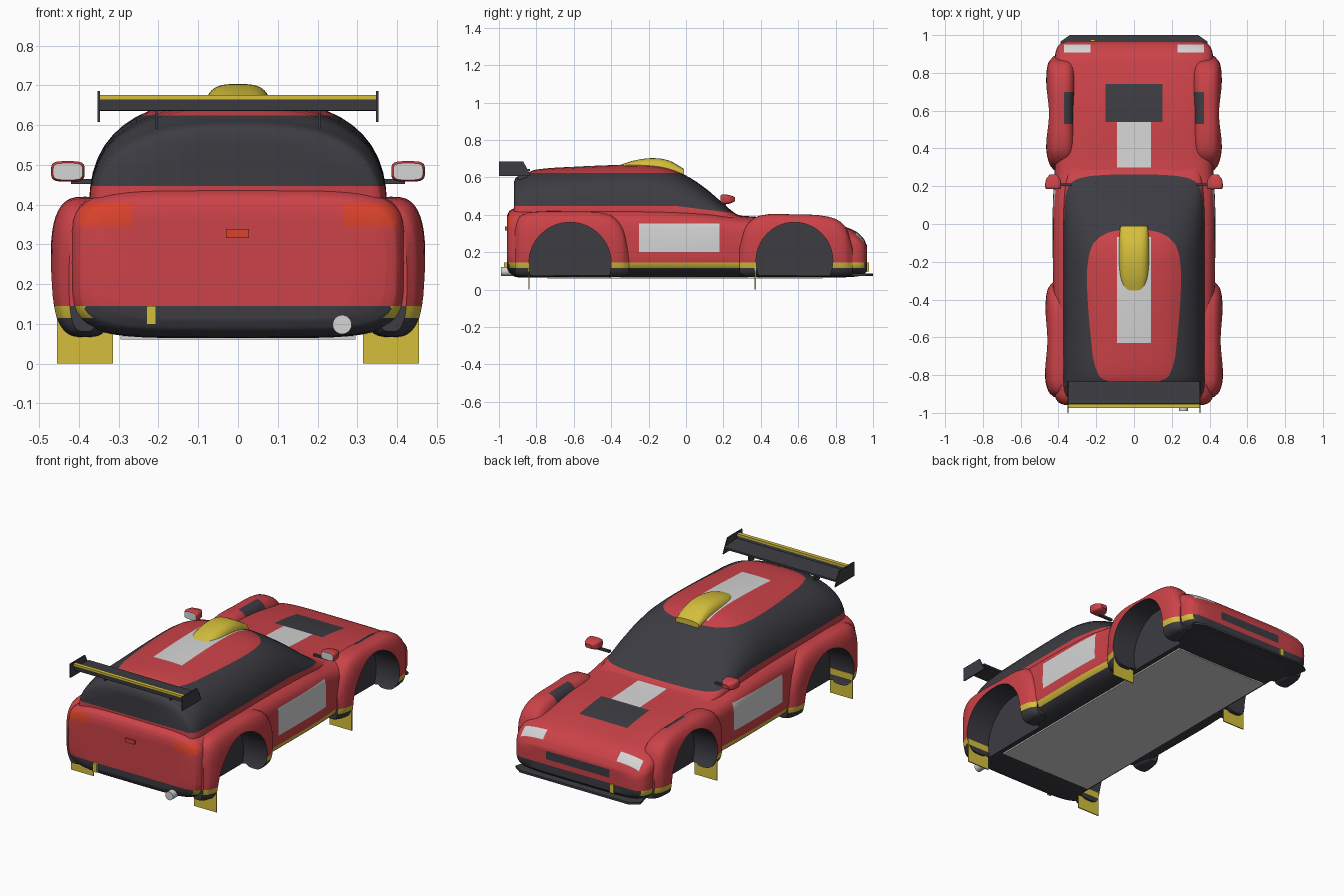
import bpy, bmesh, math
from mathutils import Vector, Matrix

cube = bpy.data.objects.get("Cube")
if cube:
    bpy.data.objects.remove(cube)

COLOURS = {"red": (0.60, 0.055, 0.065), "charcoal": (0.045, 0.045, 0.055),
           "yellow": (0.66, 0.52, 0.045), "light_grey": (0.66, 0.66, 0.66),
           "lamp_red": (0.70, 0.055, 0.025)}
MATS = {}
for key, rgb in COLOURS.items():
    m = bpy.data.materials.new(key)
    m.use_nodes = True
    m.diffuse_color = (*rgb, 1)
    m.node_tree.nodes["Principled BSDF"].inputs["Base Color"].default_value = (*rgb, 1)
    MATS[key] = m
PARTS = []
# Wheel arch centres (y, z) and radius
ARCHES = [(-0.62, 0.14, 0.22), (0.58, 0.155, 0.205)]


def finish(name, bm, colour):
    bmesh.ops.recalc_face_normals(bm, faces=bm.faces[:])
    me = bpy.data.meshes.new(name)
    bm.to_mesh(me)
    bm.free()
    ob = bpy.data.objects.new(name, me)
    bpy.context.collection.objects.link(ob)
    me.materials.append(MATS[colour])
    PARTS.append(ob)
    return ob


def box(name, lo, hi, colour):
    bm = bmesh.new()
    lo, hi = Vector(lo), Vector(hi)
    mat = Matrix.Translation((lo + hi) / 2) @ Matrix.Diagonal((*(hi - lo), 1))
    bmesh.ops.create_cube(bm, size=1, matrix=mat)
    return finish(name, bm, colour)


def prism(name, pts, axis, a, b, colour):
    """Extrude a polygon along x (points are y, z) or z (points are x, y)."""
    bm = bmesh.new()
    place = (lambda p, d: (d, *p)) if axis == "x" else (lambda p, d: (*p, d))
    face = bm.faces.new([bm.verts.new(place(p, a)) for p in pts])
    new = bmesh.ops.extrude_face_region(bm, geom=[face])["geom"]
    step = Vector(place((0, 0), b - a))
    bmesh.ops.translate(bm, verts=[v for v in new if isinstance(v, bmesh.types.BMVert)], vec=step)
    return finish(name, bm, colour)


def cylinder(name, centre, axis, radius, depth, colour, sides):
    bm = bmesh.new()
    turn = Vector((0, 0, 1)).rotation_difference(Vector(axis)).to_matrix().to_4x4()
    bmesh.ops.create_cone(bm, cap_ends=True, segments=sides, radius1=radius, radius2=radius,
                          depth=depth, matrix=Matrix.Translation(centre) @ turn)
    return finish(name, bm, colour)


def smooth_stations(st, k):
    """Hermite interpolation of stations, with y as the parameter."""
    n = len(st)
    slope = []
    for i in range(n):
        a, b = st[max(i - 1, 0)], st[min(i + 1, n - 1)]
        slope.append([(q - p) / (b[0] - a[0]) for p, q in zip(a, b)])
    out = []
    for i in range(n - 1):
        h = st[i + 1][0] - st[i][0]
        for j in range(k):
            t = j / k
            f = t * t * (3 - 2 * t)
            out.append([p + (q - p) * f + h * (t * (1 - t) ** 2 * mp - t * t * (1 - t) * mq)
                        for p, q, mp, mq in zip(st[i], st[i + 1], slope[i], slope[i + 1])])
    return out + [list(st[-1])]


def loft(name, stations, power, colour, cx=0, mid=None, cuts=(), k=4, seg=48):
    """Superelliptic sections along y; a station is y, half width, bottom, top."""
    bm = bmesh.new()
    rings = []
    for y, w, zb, zt in smooth_stations(stations, k):
        zc = (zb + zt) / 2 if mid is None else mid
        ring = []
        for i in range(seg):
            a = 2 * math.pi * i / seg
            c, s = math.cos(a), math.sin(a)
            x = cx + w * math.copysign(abs(c) ** (2 / power), c)
            z = zc + (zt - zc if s > 0 else zb - zc) * abs(s) ** (2 / power)
            ring.append(bm.verts.new((x, y, z)))
        rings.append(ring)
    for r0, r1 in zip(rings, rings[1:]):
        for i in range(seg):
            j = (i + 1) % seg
            bm.faces.new((r0[i], r0[j], r1[j], r1[i]))
    bm.faces.new(rings[0])
    bm.faces.new(rings[-1])
    for co, no in cuts:
        bmesh.ops.bisect_plane(bm, geom=bm.verts[:] + bm.edges[:] + bm.faces[:], dist=1e-5,
                               plane_co=co, plane_no=no)
    return finish(name, bm, colour)


def planes(xs=(), ys=(), zs=()):
    return ([((s * x, 0, 0), (1, 0, 0)) for x in xs for s in (-1, 1)]
            + [((0, y, 0), (0, 1, 0)) for y in ys] + [((0, 0, z), (0, 0, 1)) for z in zs])


def paint(ob, rule):
    me = ob.data
    me.materials.clear()
    for m in MATS.values():
        me.materials.append(m)
    names = list(MATS)
    for p in me.polygons:
        p.material_index = names.index(rule(p.center, p.normal))


def cut_arches(ob, sides):
    for s in sides:
        for y, z, r in ARCHES:
            cutter = cylinder("arch_cutter", (s * 0.465, y, z), (1, 0, 0), r, 0.30, "charcoal", 64)
            cutter.hide_render = True
            PARTS.remove(cutter)
            mod = ob.modifiers.new("arch", "BOOLEAN")
            mod.operation, mod.solver, mod.object = "DIFFERENCE", "EXACT", cutter
            bpy.context.view_layer.objects.active = ob
            bpy.ops.object.modifier_apply(modifier=mod.name)
            bpy.data.objects.remove(cutter)


def in_well(c, n):
    return abs(c.x) > 0.3 and (abs(c.x) < 0.32 or abs(n.x) < 0.5) and any(
        math.hypot(c.y - y, c.z - z) < r + 0.001 for y, z, r in ARCHES)


def sill(c, n):
    """Dark skirt with a yellow line along the flanks."""
    if c.z < 0.115 or abs(n.x) < 0.45:
        return "charcoal"
    return "yellow"


def body_rule(c, n):
    x = abs(c.x)
    if in_well(c, n):
        return "charcoal"
    if c.z < 0.145:
        return sill(c, n)
    if abs(n.x) > 0.5 and -0.25 < c.y < 0.18 and 0.2 < c.z < 0.355:
        return "light_grey"
    if n.z > 0.5 and x < 0.15 and 0.54 < c.y < 0.74:
        return "charcoal"
    if n.z > 0.5 and x < 0.09 and 0.3 < c.y < 0.54:
        return "light_grey"
    if c.y > 0.9 and n.y > 0.4 and x < 0.2 and 0.175 < c.z < 0.222:
        return "charcoal"
    if 0.23 < x < 0.37 and 0.908 < c.y < 0.95 and n.z > 0.25:
        return "light_grey"
    if c.y < -0.92 and n.y < -0.3 and 0.265 < x < 0.40 and 0.345 < c.z < 0.402:
        return "lamp_red"
    return "red"


def fender_rule(c, n):
    if in_well(c, n):
        return "charcoal"
    if c.z < 0.145:
        return sill(c, n) if abs(c.x) < 0.42 else ("yellow" if c.z > 0.115 else "charcoal")
    if 0.315 < abs(c.x) < 0.37 and 0.53 < c.y < 0.70 and n.z > 0.1:
        return "charcoal"
    return "red"


# Lower body shell
body = loft("body_shell", [
    (-0.957, 0.37, 0.11, 0.395), (-0.945, 0.40, 0.085, 0.42), (-0.90, 0.42, 0.066, 0.44),
    (-0.60, 0.425, 0.066, 0.442), (-0.20, 0.43, 0.066, 0.44), (0.10, 0.43, 0.066, 0.425),
    (0.30, 0.42, 0.066, 0.395), (0.60, 0.42, 0.066, 0.377), (0.84, 0.42, 0.066, 0.338),
    (0.91, 0.415, 0.07, 0.31), (0.95, 0.395, 0.08, 0.272), (0.968, 0.36, 0.10, 0.235)],
    5, "red", cuts=planes((0.09, 0.15, 0.2, 0.23, 0.265, 0.37, 0.40),
                          (-0.25, 0.18, 0.3, 0.54, 0.74, 0.908, 0.95),
                          (0.115, 0.145, 0.175, 0.2, 0.222, 0.345, 0.355, 0.402)))
cut_arches(body, (-1, 1))
paint(body, body_rule)

# Wide fenders around the arches
REAR = [(-0.915, 0.04, 0.08, 0.34), (-0.89, 0.066, 0.07, 0.39), (-0.82, 0.085, 0.066, 0.415),
        (-0.62, 0.083, 0.066, 0.418), (-0.42, 0.083, 0.066, 0.405), (-0.34, 0.07, 0.07, 0.34),
        (-0.305, 0.04, 0.08, 0.22)]
FRONT = [(0.285, 0.04, 0.08, 0.24), (0.32, 0.064, 0.07, 0.34), (0.40, 0.08, 0.066, 0.397),
         (0.58, 0.078, 0.066, 0.402), (0.76, 0.08, 0.066, 0.39), (0.85, 0.07, 0.07, 0.34),
         (0.89, 0.04, 0.08, 0.24)]
for s, side in ((1, "left"), (-1, "right")):
    for table, end in ((REAR, "rear"), (FRONT, "front")):
        f = loft(f"{end}_fender_{side}", table, 3, "red", cx=s * 0.385,
                 cuts=planes((0.315, 0.37), (0.53, 0.70), (0.115, 0.145)))
        cut_arches(f, (s,))
        paint(f, fender_rule)
    # Mud flaps behind the wheels
    for y, end in ((-0.84, "rear"), (0.37, "front")):
        x0, x1 = sorted((s * 0.315, s * 0.455))
        box(f"{end}_mud_flap_{side}", (x0, y - 0.003, 0), (x1, y + 0.003, 0.14), "yellow")
    # Door mirrors
    mirror = loft(f"door_mirror_{side}", [(0.185, 0.037, 0.462, 0.504), (0.195, 0.042, 0.458, 0.509),
                  (0.235, 0.038, 0.46, 0.505), (0.262, 0.018, 0.472, 0.494)], 4, "red", cx=s * 0.428)
    paint(mirror, lambda c, n: "light_grey" if n.y < -0.9 else "red")
    x0, x1 = sorted((s * 0.33, s * 0.42))
    box(f"mirror_arm_{side}", (x0, 0.2, 0.452), (x1, 0.215, 0.464), "charcoal")
    # Wing end plates and struts
    prism(f"wing_end_plate_{side}", [(-1.0, 0.607), (-0.83, 0.607), (-0.87, 0.686), (-1.0, 0.686)],
          "x", s * 0.347, s * 0.353, "charcoal")
    x0, x1 = sorted((s * 0.202, s * 0.208))
    box(f"wing_strut_{side}", (x0, -0.90, 0.59), (x1, -0.85, 0.642), "charcoal")

# Cabin: dark glass, red roof with stripe, red cowl
slope = (0.41 - 0.447) / 0.30


def cabin_rule(c, n):
    if c.z > 0.624:
        return "light_grey" if abs(c.x) < 0.09 and -0.63 < c.y < -0.07 else "red"
    return "charcoal" if c.z > min(0.447, 0.447 + slope * (c.y + 0.05)) else "red"


cabin = loft("cabin", [
    (-0.92, 0.345, 0.35, 0.575), (-0.91, 0.36, 0.35, 0.598), (-0.87, 0.373, 0.35, 0.615),
    (-0.80, 0.375, 0.35, 0.642), (-0.60, 0.375, 0.35, 0.657), (-0.35, 0.375, 0.35, 0.667),
    (-0.20, 0.375, 0.35, 0.665), (-0.10, 0.375, 0.35, 0.65), (0.0, 0.375, 0.35, 0.61),
    (0.10, 0.373, 0.35, 0.545), (0.20, 0.365, 0.35, 0.46), (0.26, 0.35, 0.35, 0.41),
    (0.31, 0.33, 0.35, 0.389)], 2.6, "charcoal", mid=0.38,
    cuts=planes((0.09,), (-0.63, -0.07), (0.447, 0.624))
    + [((0, -0.05, 0.447), (0, -slope, 1))])
paint(cabin, cabin_rule)

# Roof scoop
loft("roof_scoop", [(-0.36, 0.06, 0.58, 0.664), (-0.28, 0.078, 0.58, 0.69), (-0.18, 0.083, 0.58, 0.703),
     (-0.09, 0.08, 0.58, 0.69), (-0.01, 0.072, 0.58, 0.645)], 3.2, "yellow", mid=0.62)

# Rear wing blade with bright trailing lip
prism("wing_blade", [(-0.835, 0.635), (-0.965, 0.637), (-0.968, 0.672), (-0.955, 0.672),
                     (-0.95, 0.652), (-0.835, 0.645)], "x", -0.347, 0.347, "charcoal")
box("wing_lip", (-0.347, -0.975, 0.663), (0.347, -0.953, 0.676), "yellow")

# Floor and front splitter
box("floor_plate", (-0.295, -0.74, 0.06), (0.295, 0.73, 0.068), "light_grey")
prism("front_splitter", [(-0.36, 0.85), (0.36, 0.85), (0.39, 0.965), (0.34, 1.0), (-0.34, 1.0),
                         (-0.39, 0.965)], "z", 0.074, 0.086, "charcoal")

# Small fittings
cylinder("exhaust_pipe", (0.262, -0.94, 0.098), (0, 1, 0), 0.024, 0.1, "light_grey", 24)
box("brake_lamp", (-0.03, -0.967, 0.316), (0.028, -0.95, 0.338), "lamp_red")
box("rear_tow_strap", (-0.23, -0.972, 0.098), (-0.206, -0.93, 0.145), "yellow")
box("front_tow_strap", (-0.23, 0.95, 0.098), (-0.206, 0.978, 0.145), "yellow")

# Smooth shading with sharp creases
for ob in bpy.context.selected_objects:
    ob.select_set(False)
for ob in PARTS:
    ob.select_set(True)
bpy.context.view_layer.objects.active = body
bpy.ops.object.shade_smooth_by_angle(angle=math.radians(38))
